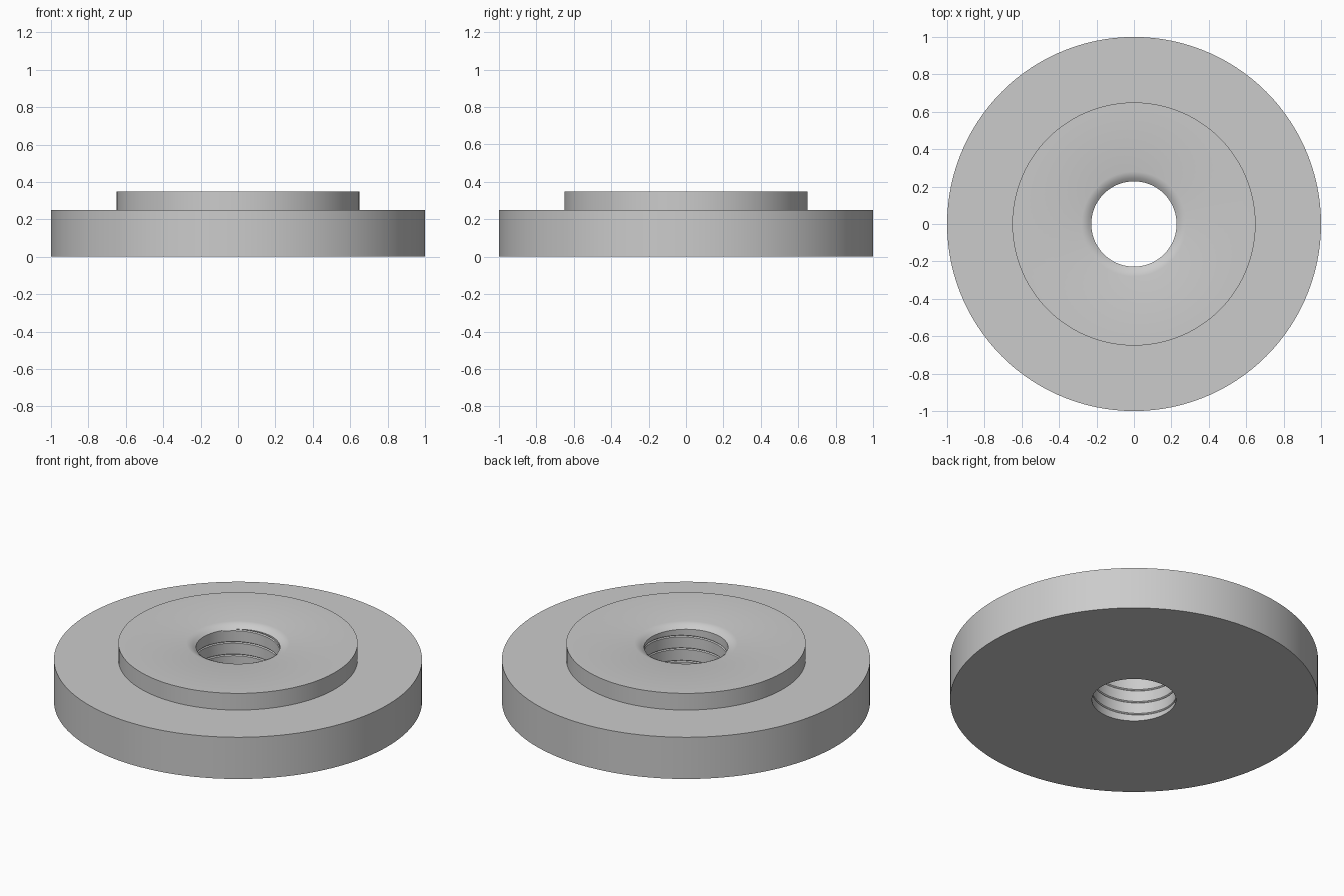
import bpy, bmesh
from math import cos, sin, tau, radians

cube = bpy.data.objects.get("Cube")
if cube:
    bpy.data.objects.remove(cube, do_unlink=True)

SEGMENTS = 120
BORE, BORE_TOP = 0.228, 0.325
PITCH = 0.075

grey = bpy.data.materials.new("steel grey")
grey.use_nodes = True
colour = (0.6, 0.6, 0.6, 1)
grey.diffuse_color = colour
grey.node_tree.nodes["Principled BSDF"].inputs["Base Color"].default_value = colour

bm = bmesh.new()


def column(i, points):
    """Vertices of a (radius, height) profile turned to step i."""
    a = tau * i / SEGMENTS
    return [bm.verts.new((r * cos(a), r * sin(a), z)) for r, z in points]


def skin(columns):
    """Join neighbouring columns with quads."""
    for left, right in zip(columns, columns[1:]):
        for k in range(len(left) - 1):
            bm.faces.new((left[k], right[k], right[k + 1], left[k + 1]))


# Stepped outer body with an eased rim round the bore
body = [(BORE, 0), (1, 0), (1, 0.25), (0.65, 0.25), (0.65, 0.35),
        (0.28, 0.35), (0.262, 0.346), (0.245, 0.338), (BORE, BORE_TOP)]
skin([column(i, body) for i in range(SEGMENTS + 1)])

# Threaded bore: rows climb one pitch per turn, with a narrow spiral groove
steps = [(0, BORE), (0.42, BORE), (0.86, BORE), (0.93, BORE + 0.006)]


def thread(i):
    points = []
    for turn in range(5, -3, -1):
        for part, r in reversed(steps):
            z = PITCH * (turn + part + i / SEGMENTS)
            inside = 0 < z < BORE_TOP
            points.append((r if inside else BORE, min(max(z, 0), BORE_TOP)))
    return points


skin([column(i, thread(i)) for i in range(SEGMENTS + 1)])

# Weld the parts and shade the round walls smooth
bmesh.ops.remove_doubles(bm, verts=bm.verts[:], dist=0.0003)
bmesh.ops.dissolve_degenerate(bm, edges=bm.edges[:], dist=0.0001)
bmesh.ops.recalc_face_normals(bm, faces=bm.faces[:])
mesh = bpy.data.meshes.new("threaded_flange")
bm.to_mesh(mesh)
bm.free()
mesh.materials.append(grey)
flange = bpy.data.objects.new("threaded_flange", mesh)
bpy.context.collection.objects.link(flange)
bpy.context.view_layer.objects.active = flange
flange.select_set(True)
bpy.ops.object.shade_smooth_by_angle(angle=radians(30))
